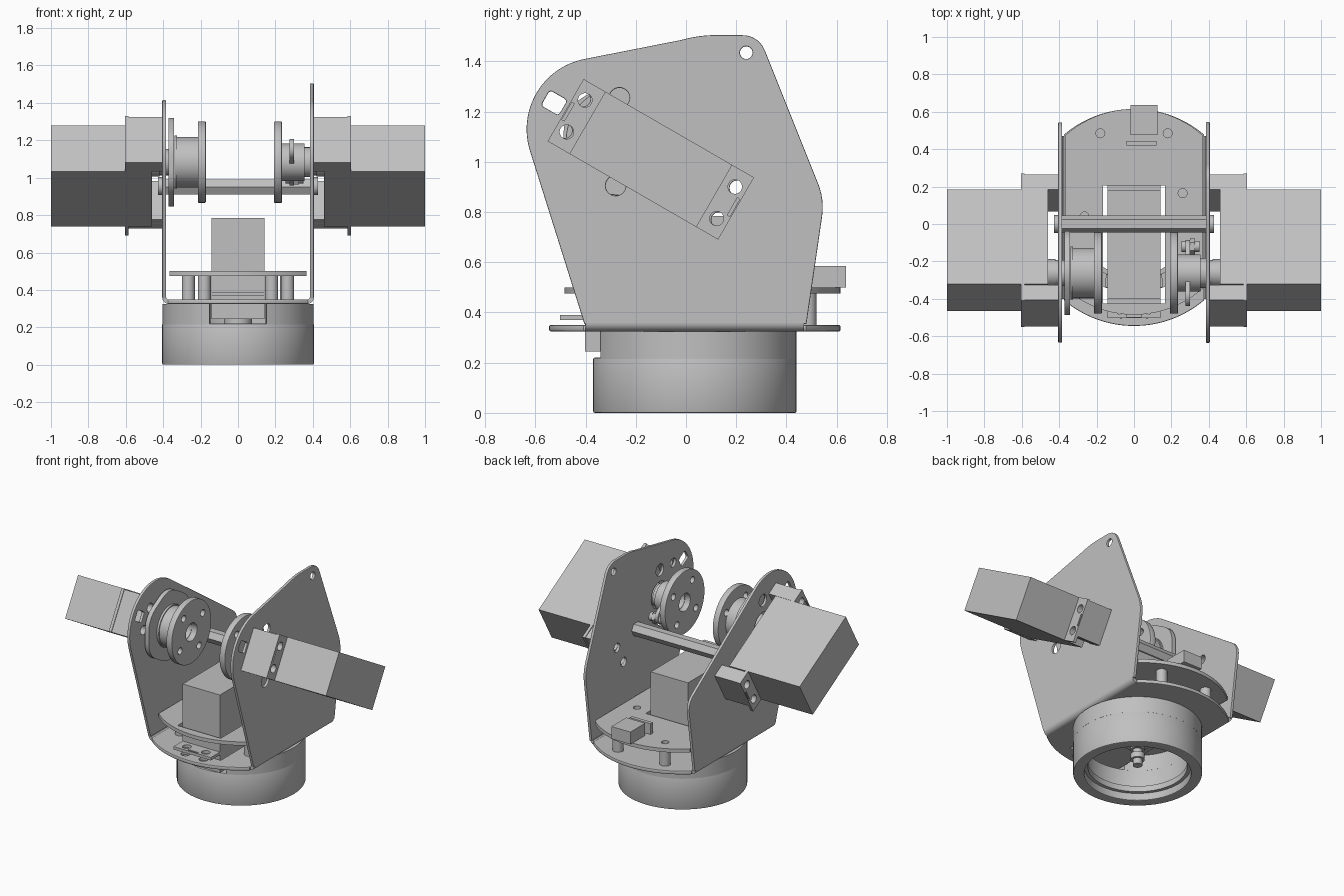
import bpy, math
from math import cos, sin, radians
from mathutils import Matrix, Vector

old = bpy.data.objects.get("Cube")
if old:
    bpy.data.objects.remove(old)

grey = bpy.data.materials.new("light_grey")
grey.use_nodes = True
GREY = (0.53, 0.53, 0.53, 1)
grey.diffuse_color = GREY
grey.node_tree.nodes["Principled BSDF"].inputs["Base Color"].default_value = GREY

# Local prism frames: along x the outline is (y, z), along z it is (x, y)
ALONG_X = Matrix(((0, 0, 1, 0), (1, 0, 0, 0), (0, 1, 0, 0), (0, 0, 0, 1)))
ALONG_Z = Matrix()
MIRROR = Matrix.Scale(-1, 4, (1, 0, 0))


def arc(cx, cy, r, a0, a1, n=32):
    angles = [radians(a0 + (a1 - a0) * i / n) for i in range(n + 1)]
    return [(cx + r * cos(a), cy + r * sin(a)) for a in angles]


def circle(cx, cy, r, n=32):
    return arc(cx, cy, r, 0, 360, n)[:-1]


def rect(a0, a1, b0, b1):
    return [(a0, b0), (a1, b0), (a1, b1), (a0, b1)]


def rounded(points, r, n=6):
    """Replace each corner of an outline by a small curve."""
    out = []
    for i, p in enumerate(points):
        p = Vector(p)
        before = (Vector(points[i - 1]) - p).normalized() * r
        after = (Vector(points[(i + 1) % len(points)]) - p).normalized() * r
        for k in range(n + 1):
            t = k / n
            out.append(tuple(p + before * (1 - t) ** 2 + after * t ** 2))
    return out


def turned(points, angle, cx, cy):
    c, s = cos(radians(angle)), sin(radians(angle))
    return [(cx + a * c - b * s, cy + a * s + b * c) for a, b in points]


def prism(name, outline, lo, hi, frame=ALONG_X, holes=(), bevel=0.0):
    """Extrude a flat outline with holes between two depths."""
    cu = bpy.data.curves.new(name, "CURVE")
    cu.dimensions, cu.fill_mode = "2D", "BOTH"
    cu.extrude = (hi - lo) / 2 - bevel
    cu.bevel_depth, cu.offset, cu.bevel_resolution = bevel, -bevel, 1
    for loop in [outline, *holes]:
        sp = cu.splines.new("POLY")
        sp.points.add(len(loop) - 1)
        for pt, (a, b) in zip(sp.points, loop):
            pt.co = (a, b, 0, 1)
        sp.use_cyclic_u = True
    temp = bpy.data.objects.new("temp", cu)
    bpy.context.collection.objects.link(temp)
    deps = bpy.context.evaluated_depsgraph_get()
    me = bpy.data.meshes.new_from_object(temp.evaluated_get(deps))
    bpy.data.objects.remove(temp)
    me.transform(frame @ Matrix.Translation((0, 0, (lo + hi) / 2)))
    if frame.determinant() < 0:
        me.flip_normals()
    me.materials.clear()
    me.materials.append(grey)
    ob = bpy.data.objects.new(name, me)
    bpy.context.collection.objects.link(ob)
    ob.select_set(True)
    bpy.context.view_layer.objects.active = ob
    return ob


# Turntable base: hollow drum with a front notch
CY = 0.035
prism("base_drum_lower", circle(0, CY, 0.405, 64), 0, 0.22, ALONG_Z, [circle(0, CY, 0.335, 64)], 0.006)
c_shape = arc(0, CY, 0.405, -68, 248, 60) + arc(0, CY, 0.335, 244, -64, 60)
prism("base_drum_upper", c_shape, 0.215, 0.325, ALONG_Z)
prism("base_inner_ring", circle(0, CY, 0.34, 64), 0.05, 0.09, ALONG_Z, [circle(0, CY, 0.312, 64)])

# Bracket floor: disc trimmed by the two walls, with motor opening
trim = math.degrees(math.acos(0.375 / 0.58))
floor = arc(0, CY, 0.58, trim, 180 - trim) + arc(0, CY, 0.58, 180 + trim, 360 - trim)
opening = rect(-0.165, 0.165, -0.425, 0.205)
tab_holes = [circle(s * 0.07, -0.475, 0.028) for s in (-1, 1)]
prism("bracket_floor", floor, 0.325, 0.35, ALONG_Z, [opening, *tab_holes], 0.005)

# Bends joining floor to walls, extruded along y
along_y = Matrix(((1, 0, 0, 0), (0, 0, -1, 0), (0, 1, 0, 0), (0, 0, 0, 1)))
bend = arc(0.37, 0.36, 0.035, -90, 0, 8) + arc(0.37, 0.36, 0.012, 0, -90, 8)
for side, frame in (("left", along_y), ("right", MIRROR @ along_y)):
    prism(side + "_bend", bend, -0.47, 0.4, frame)

# Side walls: the left one has a tall rear peak
TILT, MC = -30, (-0.14, 1.01)
NOSE = (-0.35, 1.13)
front_edge = lambda end: arc(*NOSE, 0.285, end, 197, 28)
back_low = rounded([(-0.41, 0.35), (0.485, 0.35), (0.55, 0.84)], 0.07)[10:]
wall_foot = [(-0.405, 0.355), (0.48, 0.355)]
tall = wall_foot + rounded([(0.48, 0.355), (0.552, 0.85), (0.29, 1.505), (0.05, 1.505), (-0.285, 1.41)], 0.07)[7:28]
short = wall_foot + rounded([(0.48, 0.355), (0.552, 0.85), (-0.19, 1.365)], 0.07)[7:14]
bolt_holes = [turned(circle(a, b, 0.03), TILT, *MC) for a in (-0.355, 0.355) for b in (-0.073, 0.073)]
bolt_holes.append(turned(rounded(rect(-0.04, 0.04, -0.035, 0.035), 0.015), TILT, -0.525, 1.235))
bolt_holes += [circle(-0.265, 1.255, 0.04), circle(-0.28, 0.905, 0.04), circle(-0.262, 1.083, 0.09)]
peak_hole = circle(0.24, 1.435, 0.025)
prism("left_wall", tall + front_edge(100), 0.385, 0.405, ALONG_X, bolt_holes + [peak_hole], 0.004)
prism("right_wall", short + front_edge(55), 0.385, 0.405, MIRROR @ ALONG_X, bolt_holes, 0.004)


# Motor in its own frame: length on a, width on b, depth outward
def motor(name, frame, mounts):
    prism(name + "_body", rect(-0.292, 0.292, -0.143, 0.143), 0.46, 1.0, frame)
    prism(name + "_shaft", circle(-0.142, 0, 0.075), 0.42, 0.46, frame)
    for end, word in ((-1, "upper"), (1, "lower")):
        holes = [circle(end * 0.345, b, 0.028) for b in (-0.073, 0.073)]
        lo, hi = sorted((end * 0.292, end * 0.392))
        tab = rect(lo, hi, -0.143, 0.143)
        slit = rect(*sorted((end * 0.375, end * 0.386)), -0.04, 0.04)
        prism(f"{name}_{word}_tab", tab, 0.585, 0.605, frame, holes + [slit])
        if mounts:
            low = -0.143 if end < 0 else -0.1
            block = rect(lo + 0.004, hi - 0.004, low, 0.138)
            prism(f"{name}_{word}_mount", block, 0.405, 0.585, frame, holes)


tilt_frame = ALONG_X @ Matrix.Translation((*MC, 0)) @ Matrix.Rotation(radians(TILT), 4, "Z")
motor("left_motor", tilt_frame, True)
motor("right_motor", MIRROR @ tilt_frame, True)
motor("turn_motor", Matrix.Translation((0, -0.11, -0.215)) @ Matrix.Rotation(radians(-90), 4, "Z"), False)

# Turntable spindle under the turning motor
for name, r, lo, hi in (("spindle", 0.03, 0.06, 0.25), ("spindle_nut", 0.045, 0.1, 0.14), ("spindle_collar", 0.045, 0.17, 0.21)):
    prism(name, circle(0, CY, r, 24), lo, hi, ALONG_Z)

# Wheels on the inner side of both walls
PY, PZ = -0.262, 1.083
wheel_holes = [circle(PY, PZ, 0.06)]
wheel_holes += [circle(PY + 0.15 * cos(a), PZ + 0.15 * sin(a), 0.022, 16) for a in (0.6, 2.17, 3.74, 5.31)]
for side, lo, hi in (("left", 0.192, 0.235), ("right", -0.215, -0.172)):
    prism(side + "_wheel", circle(PY, PZ, 0.217, 64), lo, hi, ALONG_X, wheel_holes, 0.004)


def ring(name, r, lo, hi, hole=None):
    prism(name, circle(PY, PZ, r, 48), lo, hi, ALONG_X, [circle(PY, PZ, hole)] if hole else [])


ring("right_hub", 0.135, -0.335, -0.215, 0.06)
ring("right_hub_lip", 0.142, -0.34, -0.325)
hexagon = rounded(turned(circle(0, 0, 0.26, 6), 30, PY, PZ), 0.09)
prism("right_hub_plate", hexagon, -0.372, -0.342)
ring("right_hub_shaft", 0.07, -0.43, -0.37)
ring("left_hub", 0.1, 0.235, 0.355, 0.06)
ring("left_hub_cap", 0.08, 0.35, 0.385)
ring("left_hub_shaft", 0.07, 0.38, 0.43)
arm = arc(0.14, 0, 0.055, -90, 90, 12) + arc(-0.14, 0, 0.055, 90, 270, 12)
prism("left_horn", turned(arm, TILT, PY, PZ), 0.275, 0.3)
prism("horn_pin", circle(-0.12, 1.0, 0.03, 16), 0.255, 0.35)
prism("horn_pin_head", circle(-0.12, 1.0, 0.042, 6), 0.3, 0.325)

# Hexagonal cross rod with bolt heads
prism("cross_rod", circle(0, 0.95, 0.046, 6), -0.385, 0.385)
for side, frame in (("left", ALONG_X), ("right", MIRROR @ ALONG_X)):
    prism(side + "_rod_bolt", circle(0, 0.955, 0.048, 24), 0.4, 0.428, frame)

# Upper deck on posts
cut = math.degrees(math.acos(0.365 / 0.55))
deck = arc(0, 0.065, 0.55, cut, 180 - cut) + arc(0, 0.065, 0.55, 180 + cut, 360 - cut)
posts = [(-0.18, 0.485), (0.18, 0.485), (0.26, 0.165), (-0.265, 0.04), (0.265, -0.25), (-0.265, -0.25)]
screws = [circle(x, y, 0.024, 20) for x, y in posts[:4]]
prism("deck", deck, 0.475, 0.5, ALONG_Z, [opening, *screws])
for i, (x, y) in enumerate(posts):
    prism(f"deck_post_{i}", circle(x, y, 0.035, 24), 0.35, 0.475, ALONG_Z, [circle(x, y, 0.024, 20)])

# Connector block and upright tab at the back of the deck
prism("connector_block", rect(-0.02, 0.125, 0.475, 0.637), 0.5, 0.585, ALONG_Z)
prism("upright_tab", rect(-0.04, 0.12, 0.42, 0.445), 0.5, 0.575, ALONG_Z)

bpy.ops.object.shade_smooth_by_angle(angle=radians(35))
